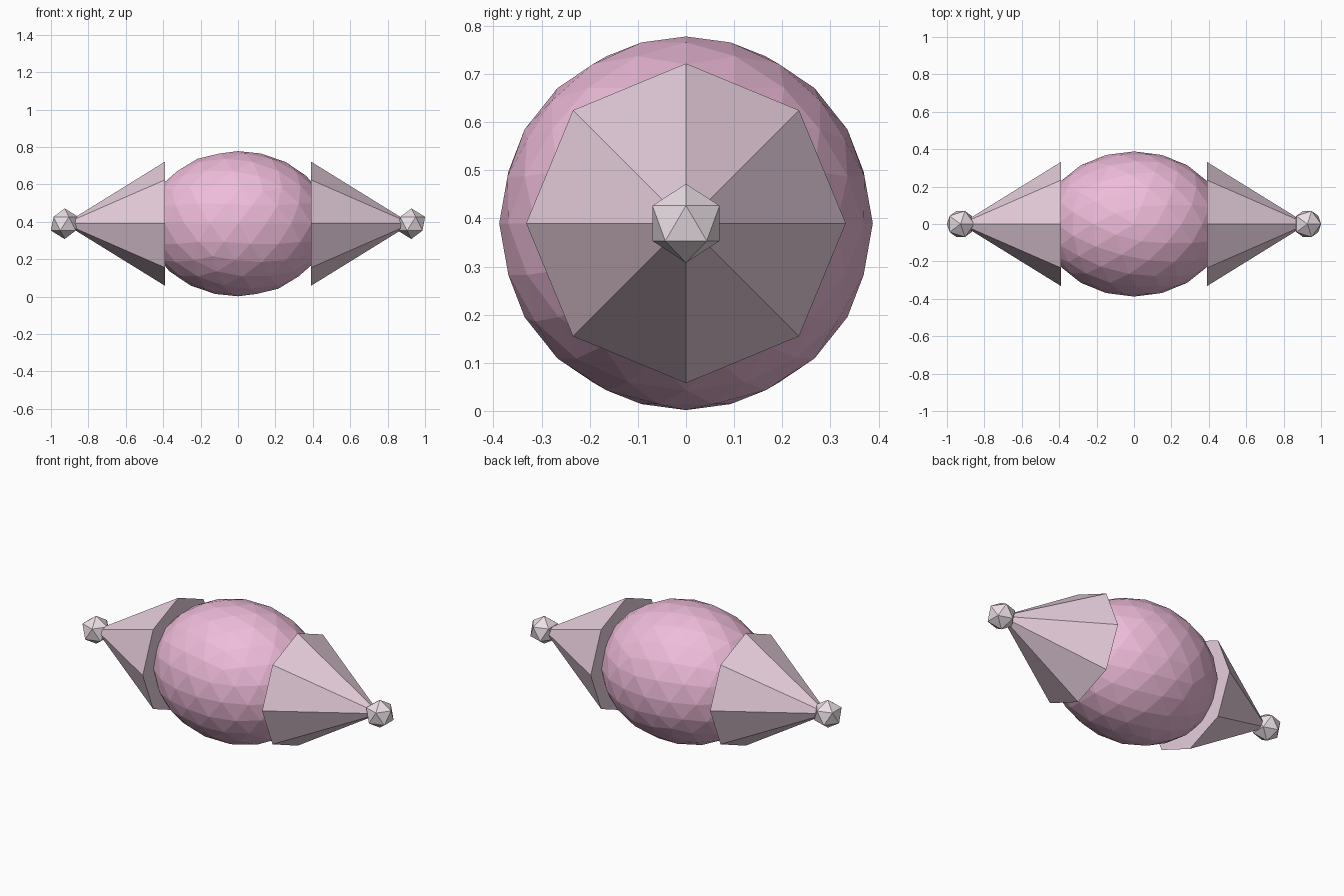
import bpy
from math import radians

if "Cube" in bpy.data.objects:
    bpy.data.objects.remove(bpy.data.objects["Cube"])

R = 0.388          # body radius
CZ = 0.39          # height of the long axis
BASE_X = 0.39      # where each wrapper cone begins
TIP_X = 0.927      # cone tip and knob centre


def material(name, color):
    m = bpy.data.materials.new(name)
    m.diffuse_color = (*color, 1)
    m.use_nodes = True
    m.node_tree.nodes["Principled BSDF"].inputs["Base Color"].default_value = m.diffuse_color
    return m


pink = material("pink", (0.86, 0.50, 0.70))
pale = material("pale_pink", (0.80, 0.62, 0.72))
white = material("pinkish_white", (0.83, 0.74, 0.79))


def finish(name, mat):
    ob = bpy.context.object
    ob.name = name
    ob.data.materials.append(mat)
    return ob


# Sweet body: faceted ball stretched along x
bpy.ops.mesh.primitive_ico_sphere_add(subdivisions=3, radius=R, location=(0, 0, CZ))
finish("sweet_body", pink).scale.x = 1.25

for side, label in ((-1, "left"), (1, "right")):
    # Wrapper end: eight-sided cone pointing outwards
    bpy.ops.mesh.primitive_cone_add(
        vertices=8, radius1=0.332, radius2=0, depth=TIP_X - BASE_X,
        location=(side * (BASE_X + TIP_X) / 2, 0, CZ),
        rotation=(0, radians(90 * side), 0))
    finish(label + "_wrapper_cone", pale)

    # Knob on the tip
    bpy.ops.mesh.primitive_ico_sphere_add(
        subdivisions=1, radius=0.082, location=(side * TIP_X, 0, CZ))
    finish(label + "_tip_knob", white)
